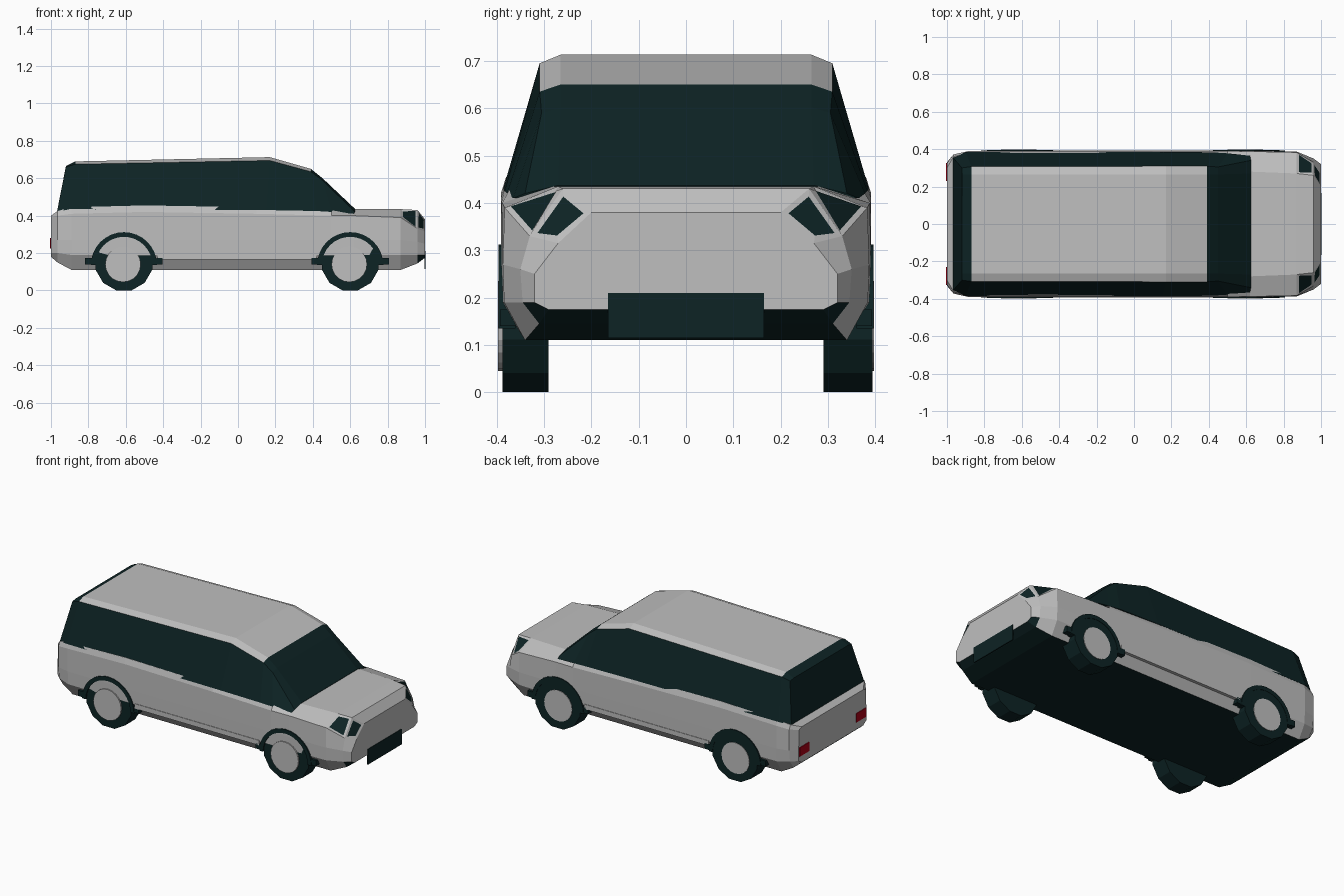
import bpy, bmesh
from math import sin, cos, pi

cube = bpy.data.objects.get("Cube")
if cube:
    bpy.data.objects.remove(cube)


def material(name, color):
    m = bpy.data.materials.new(name)
    m.use_nodes = True
    m.diffuse_color = (*color, 1)
    m.node_tree.nodes["Principled BSDF"].inputs["Base Color"].default_value = (*color, 1)
    return m


PAINT = material("light grey paint", (0.52, 0.52, 0.52))
DARK = material("dark teal glass and rubber", (0.004, 0.017, 0.018))
RED = material("red lamp", (0.4, 0.0, 0.008))


def finish(name, bm, mats):
    bmesh.ops.recalc_face_normals(bm, faces=bm.faces)
    mesh = bpy.data.meshes.new(name)
    bm.to_mesh(mesh)
    bm.free()
    for m in mats:
        mesh.materials.append(m)
    obj = bpy.data.objects.new(name, mesh)
    bpy.context.collection.objects.link(obj)
    return obj


def loft(sections):
    """Skin mirrored half sections, given as (x, y, z) points from low to high."""
    bm = bmesh.new()
    rings = []
    for half in sections:
        ring = half + [(x, -y, z) for x, y, z in reversed(half)]
        rings.append([bm.verts.new(p) for p in ring])
    n = len(rings[0])
    for a, b in zip(rings, rings[1:]):
        for i in range(n):
            j = (i + 1) % n
            bm.faces.new((a[i], a[j], b[j], b[i]))
    bm.faces.new(rings[0])
    bm.faces.new(rings[-1])
    bmesh.ops.recalc_face_normals(bm, faces=bm.faces)
    return bm


def prism(name, profile, y0, y1, mat):
    """Extrude an x-z outline between two y positions."""
    bm = bmesh.new()
    a, b = ([bm.verts.new((x, y, z)) for x, z in profile] for y in (y0, y1))
    bm.faces.new(a)
    bm.faces.new(b)
    for i in range(len(a)):
        j = (i + 1) % len(a)
        bm.faces.new((a[i], a[j], b[j], b[i]))
    return finish(name, bm, [mat])


def rect(x0, x1, z0, z1):
    return [(x0, z0), (x1, z0), (x1, z1), (x0, z1)]


def arc(cx, cz, r, start, end, steps):
    angles = [start + (end - start) * i / steps for i in range(steps + 1)]
    return [(cx + r * cos(t), cz + r * sin(t)) for t in angles]


# Lower body: floor edge, sill, door, shoulder and belt points at each station
stations = [
    (-1.0, (.30, .18), (.33, .20), (.33, .27), (.325, .39), (.30, .40)),
    (-.965, (.33, .15), (.365, .20), (.372, .27), (.372, .40), (.36, .425)),
    (-.89, (.34, .11), (.386, .19), (.389, .27), (.389, .41), (.38, .445)),
    (-.5, (.34, .11), (.39, .19), (.391, .27), (.391, .42), (.38, .455)),
    (.1, (.34, .11), (.39, .19), (.391, .27), (.391, .41), (.38, .445)),
    (.5, (.34, .11), (.39, .19), (.391, .27), (.39, .40), (.372, .43)),
    (.62, (.34, .11), (.39, .19), (.391, .27), (.388, .40), (.28, .435)),
    (.87, (.34, .11), (.384, .19), (.387, .27), (.383, .39), (.27, .435)),
    (.96, (.31, .145), (.345, .19), (.35, .26), (.33, .33), (.26, .43)),
    (1.0, (.29, .175), (.32, .19), (.32, .25), (.27, .315), (.20, .38)),
]
body = loft([[(x, y, z) for y, z in pts] for x, *pts in stations])
for f in body.faces:
    f.material_index = 1 if f.normal.z < -0.6 else 0
# Headlamps inset into the front corners
corners = []
for f in body.faces:
    c = f.calc_center_median()
    if c.x > .88 and c.z > .32 and abs(c.y) > .2:
        corners.append(f)
bmesh.ops.inset_individual(body, faces=corners, thickness=.018)
for f in corners:
    f.material_index = 1
finish("body", body, [PAINT, DARK])

# Cabin: belt, window top and roof edge points; the roof panel is painted
cabin = loft([
    [(-.968, .355, .42), (-.92, .30, .66), (-.92, .265, .665)],
    [(-.90, .384, .435), (-.87, .307, .675), (-.87, .265, .69)],
    [(.15, .386, .43), (.17, .309, .695), (.17, .265, .713)],
    [(.42, .383, .425), (.39, .309, .635), (.39, .265, .65)],
    [(.50, .378, .42), (.45, .305, .59), (.45, .265, .602)],
    [(.62, .365, .41), (.625, .34, .42), (.625, .27, .437)],
])
for f in cabin.faces:
    x = f.calc_center_median().x
    f.material_index = 0 if f.normal.z > .5 and -.87 < x < .39 else 1
finish("cabin", cabin, [PAINT, DARK])

# Wheels, hubs, arches and sill mouldings on each side
for side, s, face in (("left", 1, .394), ("right", -1, .388)):
    for end, x in (("front", .6), ("rear", -.61)):
        label = end + "_" + side
        turn = pi / 12
        prism("tyre_" + label, arc(x, .152, .157, turn, 2 * pi - turn, 11),
              s * .29, s * face, DARK)
        prism("hub_" + label, arc(x - .005, .14, .095, 0, 2 * pi * 19 / 20, 19),
              s * .37, s * .397, PAINT)
        outline = arc(x, .135, .177, 0, pi, 16) + arc(x, .135, .152, pi, 0, 16)
        prism("arch_" + label, outline, s * .36, s * .396, DARK)
        for k in (-1, 1):
            foot = x + k * .19
            prism("arch_foot_" + label, rect(foot - .017, foot + .017, .14, .175),
                  s * .36, s * .393, DARK)
    prism("sill_moulding_" + side, rect(-.43, .42, .165, .195),
          s * .36, s * .393, PAINT)
    prism("tail_lamp_" + side, rect(-1.004, -.996, .225, .28),
          s * .23, s * .325, RED)

# Front plate
prism("front_plate", rect(.996, 1.003, .115, .21), -.165, .165, DARK)
